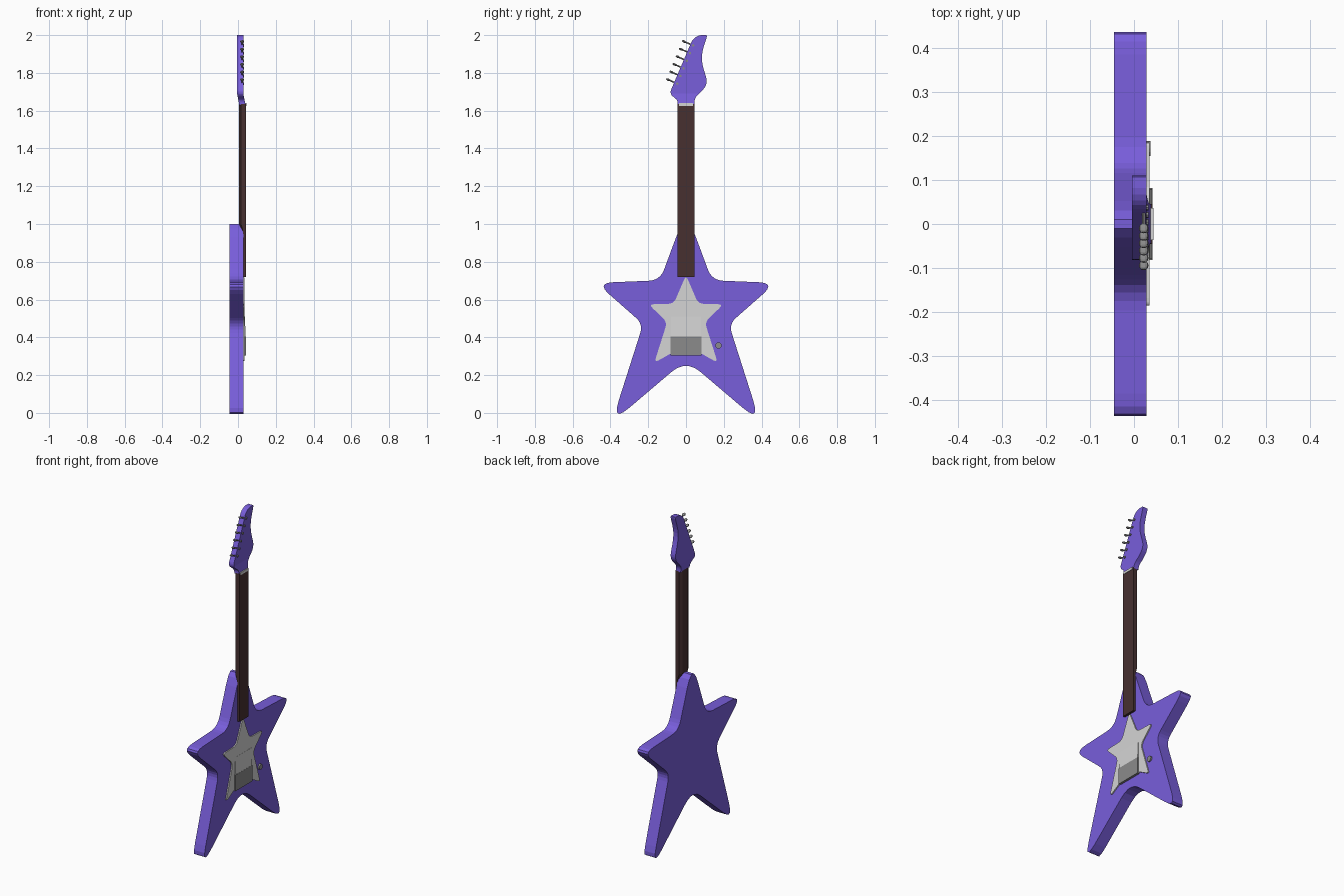
import bpy, bmesh, math
from mathutils import Vector, Matrix

cube = bpy.data.objects.get("Cube")
if cube:
    bpy.data.objects.remove(cube, do_unlink=True)


def material(name, rgb):
    m = bpy.data.materials.new(name)
    m.use_nodes = True
    m.diffuse_color = (*rgb, 1)
    m.node_tree.nodes["Principled BSDF"].inputs["Base Color"].default_value = (*rgb, 1)
    return m


purple = material("purple paint", (0.19, 0.112, 0.71))
brown = material("dark wood", (0.063, 0.03, 0.03))
pale = material("pale plastic", (0.66, 0.66, 0.66))
grey = material("grey metal", (0.26, 0.26, 0.26))


def finish(name, bm, mat):
    bmesh.ops.recalc_face_normals(bm, faces=bm.faces)
    me = bpy.data.meshes.new(name)
    bm.to_mesh(me)
    bm.free()
    me.materials.append(mat)
    ob = bpy.data.objects.new(name, me)
    bpy.context.collection.objects.link(ob)
    return ob


def mirrored(half):
    """Close a half outline (y, z, rounding) that starts and ends on y = 0."""
    return half + [(-y, z, r) for y, z, r in half[-2:0:-1]]


def rounded(corners, steps=5):
    """Replace each corner by a short quadratic curve."""
    pts = []
    for i, (y, z, r) in enumerate(corners):
        c = Vector((y, z))
        if r == 0:
            pts.append(c)
            continue
        a = Vector(corners[i - 1][:2])
        b = Vector(corners[(i + 1) % len(corners)][:2])
        a = c + (a - c).normalized() * r
        b = c + (b - c).normalized() * r
        for k in range(steps + 1):
            t = k / steps
            pts.append(a * (1 - t) ** 2 + c * 2 * t * (1 - t) + b * t * t)
    return pts


def prism(points, x0, x1):
    """Extrude a (y, z) outline along x."""
    bm = bmesh.new()
    face = bm.faces.new([bm.verts.new((x0, p[0], p[1])) for p in points])
    new = bmesh.ops.extrude_face_region(bm, geom=[face])["geom"]
    bmesh.ops.translate(bm, vec=(x1 - x0, 0, 0),
                        verts=[v for v in new if isinstance(v, bmesh.types.BMVert)])
    return bm


def box(y, z0, z1, x0, x1):
    return prism([(-y, z0), (y, z0), (y, z1), (-y, z1)], x0, x1)


def cylinder(bm, start, end, radius, sides=10):
    start, end = Vector(start), Vector(end)
    d = end - start
    mat = Matrix.Translation((start + end) / 2) @ d.to_track_quat('Z', 'Y').to_matrix().to_4x4()
    bmesh.ops.create_cone(bm, cap_ends=True, segments=sides, radius1=radius,
                          radius2=radius, depth=d.length, matrix=mat)


# Star body
body = [(0, 1.072, 0.15), (0.137, 0.702, 0.06), (0.475, 0.688, 0.09),
        (0.227, 0.47, 0.05), (0.394, -0.053, 0.124), (0, 0.282, 0.1)]
finish("star_body", prism(rounded(mirrored(body)), -0.045, 0.028), purple)

# Star pickguard
guard = [(0, 0.73, 0.03), (0.065, 0.578, 0.03), (0.198, 0.575, 0.03),
         (0.1, 0.48, 0.03), (0.168, 0.265, 0.03), (0, 0.36, 0.03)]
finish("pickguard", prism(rounded(mirrored(guard)), 0.027, 0.035), pale)

# Bridge and the ramp above it
finish("bridge", box(0.082, 0.305, 0.405, 0.028, 0.042), grey)
ramp = box(0.08, 0.405, 0.51, 0.03, 0.041)
for v in ramp.verts:
    if v.co.z > 0.5 and v.co.x > 0.035:
        v.co.x = 0.036
finish("pickup_ramp", ramp, pale)

# Volume knob
knob = bmesh.new()
cylinder(knob, (0.027, 0.172, 0.357), (0.037, 0.172, 0.357), 0.017, 12)
finish("volume_knob", knob, grey)

# Neck: lofted section with a chamfered back and a sloped heel
neck = bmesh.new()
rings = []
for z, mid, back in ((0.72, 0.027, 0.024), (0.96, 0.027, 0.024),
                     (1.0, 0.016, 0.006), (1.635, 0.016, 0.006)):
    section = ((0.042, -0.045), (0.042, 0.045), (mid, 0.045),
               (back, 0.028), (back, -0.028), (mid, -0.045))
    rings.append([neck.verts.new((x, y, z)) for x, y in section])
for low, high in zip(rings, rings[1:]):
    for i in range(len(low)):
        neck.faces.new((low[i - 1], low[i], high[i], high[i - 1]))
neck.faces.new(rings[0])
neck.faces.new(rings[-1])
finish("neck", neck, brown)

# Headstock, bent forward to meet the neck
head = [(-0.044, 1.63, 0), (-0.044, 1.655, 0.015), (-0.088, 1.69, 0.025),
        (0.042, 1.995, 0.04), (0.115, 2.005, 0.02), (0.075, 1.88, 0.06),
        (0.118, 1.74, 0.04), (0.045, 1.665, 0.02), (0.045, 1.63, 0)]
bm = prism(rounded(head), -0.005, 0.028)
BEND = 1.69
bmesh.ops.bisect_plane(bm, geom=bm.verts[:] + bm.edges[:] + bm.faces[:],
                       plane_co=(0, 0, BEND), plane_no=(0, 0, 1))
for v in bm.verts:
    v.co.x += max(0, BEND - v.co.z) * 0.2
    v.co.z = min(v.co.z, 2)
finish("headstock", bm, purple)

# Nut
finish("nut", box(0.036, 1.625, 1.64, 0.03, 0.044), pale)

# Tuners: button, shaft and string post
across = Vector((0, 0.916, -0.4))
first, last = Vector((0.022, -0.094, 1.764)), Vector((0.022, -0.01, 1.966))
for i in range(6):
    p = first.lerp(last, i / 5)
    bm = bmesh.new()
    turn = across.to_track_quat('Z', 'X').to_matrix().to_4x4()
    bmesh.ops.create_uvsphere(bm, u_segments=10, v_segments=6, radius=0.011,
                              matrix=Matrix.Translation(p) @ turn @ Matrix.Diagonal((0.6, 1, 1.1, 1)))
    end = p + across * 0.052
    cylinder(bm, p, end, 0.004, 8)
    cylinder(bm, end, end + Vector((0.011, 0, 0)), 0.007, 8)
    finish(f"tuner_{i + 1}", bm, grey)
